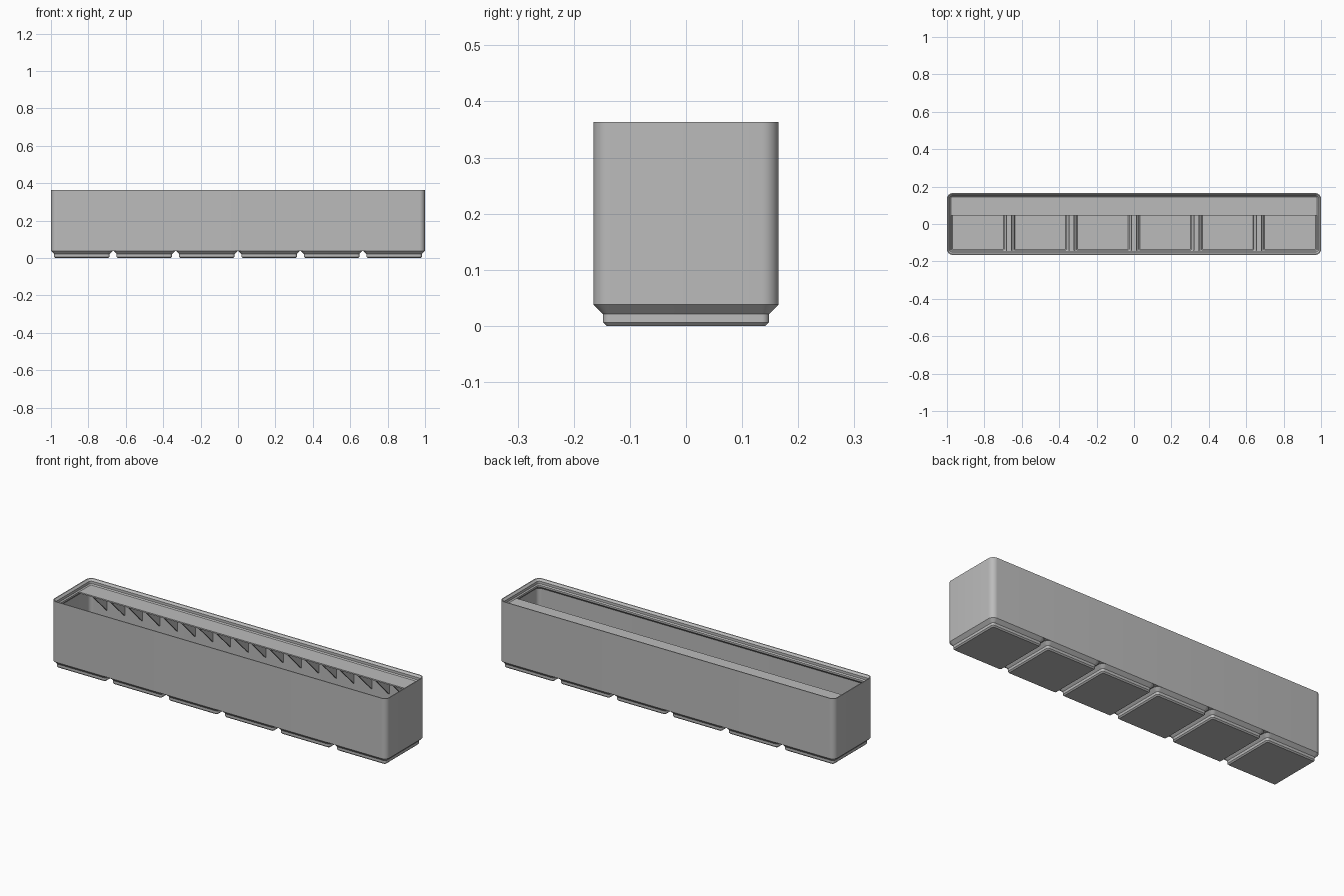
import bpy, bmesh, math
from math import radians, cos, sin

cube = bpy.data.objects.get("Cube")
if cube:
    bpy.data.objects.remove(cube, do_unlink=True)

CELLS, PITCH = 6, 0.334
HALF_X, HALF_Y, CORNER = 1.0, 0.165, 0.03
TOP, SHELF_TOP, BASE = 0.363, 0.334, 0.0378
CENTRES = [(i - (CELLS - 1) / 2) * PITCH for i in range(CELLS)]

grey = bpy.data.materials.new("light_grey")
grey.use_nodes = True
grey.diffuse_color = (0.5, 0.5, 0.5, 1)
grey.node_tree.nodes["Principled BSDF"].inputs["Base Color"].default_value = (0.5, 0.5, 0.5, 1)


def rounded_ring(bm, cx, hx, hy, r, z, steps=8):
    """Loop of vertices around a rounded rectangle."""
    ring = []
    for q, (sx, sy) in enumerate([(1, 1), (-1, 1), (-1, -1), (1, -1)]):
        for k in range(steps + 1):
            a = radians(90 * (q + k / steps))
            ring.append(bm.verts.new((cx + sx * (hx - r) + r * cos(a),
                                      sy * (hy - r) + r * sin(a), z)))
    return ring


def loft(bm, cx, hx, hy, corner, profile):
    """Skin rings given as (inset, height) and cap both ends."""
    rings = [rounded_ring(bm, cx, hx - d, hy - d, max(corner - d, 0.004), z)
             for d, z in profile]
    for low, high in zip(rings, rings[1:]):
        n = len(low)
        for i in range(n):
            j = (i + 1) % n
            bm.faces.new((low[i], low[j], high[j], high[i]))
    bm.faces.new(rings[0][::-1])
    bm.faces.new(rings[-1])


def finish(name, bm):
    bmesh.ops.recalc_face_normals(bm, faces=bm.faces)
    mesh = bpy.data.meshes.new(name)
    bm.to_mesh(mesh)
    bm.free()
    mesh.materials.append(grey)
    obj = bpy.data.objects.new(name, mesh)
    bpy.context.collection.objects.link(obj)
    return obj


def smooth(obj):
    bpy.ops.object.select_all(action="DESELECT")
    obj.select_set(True)
    bpy.context.view_layer.objects.active = obj
    bpy.ops.object.shade_smooth_by_angle(angle=radians(30))


def cut(obj, cutter):
    mod = obj.modifiers.new("pockets", "BOOLEAN")
    mod.operation, mod.solver, mod.object = "DIFFERENCE", "EXACT", cutter
    bpy.context.view_layer.objects.active = obj
    bpy.ops.object.modifier_apply(modifier=mod.name)


# Outer walls, stacking lip and inner walls down to the floor slab
bm = bmesh.new()
loft(bm, 0, HALF_X, HALF_Y, CORNER, [
    (0, BASE), (0, TOP), (0.005, TOP),
    (0.015, TOP - 0.010), (0.015, SHELF_TOP + 0.0056),
    (0.0207, SHELF_TOP), (0.0207, SHELF_TOP - 0.0095),
    (0.0075, SHELF_TOP - 0.0227), (0.0075, 0.048)])
bin_body = finish("bin_body", bm)

# Stepped feet, one per cell
bm = bmesh.new()
for cx in CENTRES:
    loft(bm, cx, HALF_Y, HALF_Y, CORNER, [
        (0.0235, 0), (0.0171, 0.0064), (0.0171, 0.0207), (0, BASE)])
feet = finish("feet", bm)

# Hollow pockets in the floor, leaving ridges between the cells
bm = bmesh.new()
for cx in CENTRES:
    loft(bm, cx, HALF_Y, HALF_Y, CORNER, [
        (0.029, 0.009), (0.026, 0.012), (0.026, 0.022), (0.011, 0.037), (0.011, 0.06)])
pocket_cutter = finish("pocket_cutter", bm)
pocket_cutter.hide_render = True
for part in (bin_body, feet):
    cut(part, pocket_cutter)
    smooth(part)
bpy.data.objects.remove(pocket_cutter, do_unlink=True)


def prism(bm, outline, x0, x1):
    """Extrude a (y, z) outline along x."""
    a = [bm.verts.new((x0, y, z)) for y, z in outline]
    b = [bm.verts.new((x1, y, z)) for y, z in outline]
    bm.faces.new(a)
    bm.faces.new(b[::-1])
    n = len(a)
    for i in range(n):
        j = (i + 1) % n
        bm.faces.new((a[i], b[i], b[j], a[j]))


# Label shelf along the back wall
FRONT, BACK, UNDER = 0.045, 0.159, SHELF_TOP - 0.007
bm = bmesh.new()
prism(bm, [(FRONT, UNDER), (0.155, UNDER), (0.155, SHELF_TOP), (FRONT, SHELF_TOP)], -0.985, 0.985)
finish("label_shelf", bm)

# Triangular gussets under the shelf
GUSSETS, THICK = 18, 0.008
bm = bmesh.new()
for i in range(1, GUSSETS + 1):
    x = -HALF_X + 2 * HALF_X * i / (GUSSETS + 1)
    prism(bm, [(FRONT, UNDER), (BACK, UNDER), (BACK, UNDER - (BACK - FRONT))],
          x - THICK / 2, x + THICK / 2)
finish("shelf_gussets", bm)
